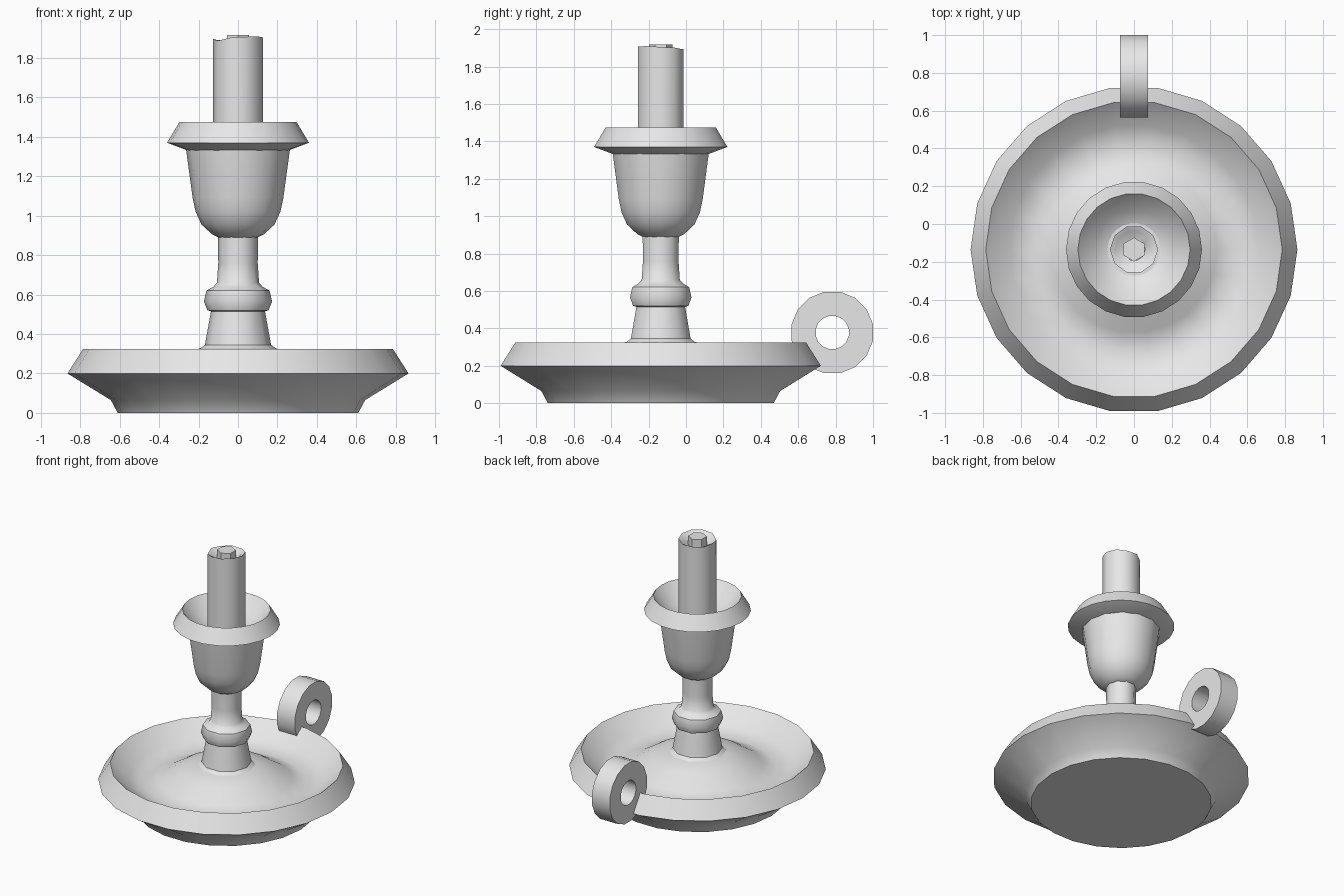
import bpy
import bmesh
import math
import random
from mathutils import Matrix, Vector

AXIS_Y = -0.135
random.seed(4)

cube = bpy.data.objects.get("Cube")
if cube:
    bpy.data.objects.remove(cube, do_unlink=True)

grey = bpy.data.materials.new("plain grey")
grey.use_nodes = True
colour = (0.8, 0.8, 0.8, 1)
grey.diffuse_color = colour
grey.node_tree.nodes["Principled BSDF"].inputs["Base Color"].default_value = colour


def lathe(name, profile, sides, place=Matrix.Translation((0, AXIS_Y, 0)),
          turn=0.0, closed=False, ragged=()):
    """Revolve (radius, height) points about z; ragged rings get uneven heights."""
    bm = bmesh.new()
    uneven = [random.uniform(-0.012, 0.012) for _ in range(sides)]
    rings = []
    for level, (radius, height) in enumerate(profile):
        ring = []
        for i in range(sides):
            a = turn + math.tau * i / sides
            lift = uneven[i] if level in ragged else 0
            ring.append(bm.verts.new((radius * math.cos(a), radius * math.sin(a), height + lift)))
        rings.append(ring)
    pairs = list(zip(rings, rings[1:]))
    if closed:
        pairs.append((rings[-1], rings[0]))
    else:
        bm.faces.new(rings[0])
        bm.faces.new(rings[-1])
    for low, high in pairs:
        for i in range(sides):
            j = (i + 1) % sides
            bm.faces.new((low[i], low[j], high[j], high[i]))
    bmesh.ops.recalc_face_normals(bm, faces=bm.faces)
    bm.transform(place)
    mesh = bpy.data.meshes.new(name)
    bm.to_mesh(mesh)
    bm.free()
    mesh.materials.append(grey)
    obj = bpy.data.objects.new(name, mesh)
    bpy.context.collection.objects.link(obj)
    bpy.ops.object.select_all(action="DESELECT")
    obj.select_set(True)
    bpy.context.view_layer.objects.active = obj
    bpy.ops.object.shade_smooth_by_angle(angle=math.radians(40))
    return obj


# Wide drip dish with a domed middle
lathe("dish", [(0.61, 0), (0.645, 0.065), (0.865, 0.2), (0.785, 0.325),
               (0.66, 0.22), (0.54, 0.18), (0.44, 0.215), (0.32, 0.29),
               (0.2, 0.325), (0.1, 0.335)], 22)

# Stem with a rounded collar
lathe("stem", [(0.2, 0.322), (0.168, 0.345), (0.137, 0.515), (0.155, 0.52),
               (0.173, 0.565), (0.16, 0.62), (0.125, 0.64), (0.107, 0.66),
               (0.1, 0.76), (0.102, 0.92)], 10)

# Candle cup
lathe("cup", [(0.09, 0.885), (0.13, 0.905), (0.185, 0.955), (0.215, 1.02),
              (0.23, 1.09), (0.264, 1.34)], 14)

# Flared cup rim with a hollow inside
lathe("cup_rim", [(0.24, 1.325), (0.36, 1.37), (0.297, 1.475),
                  (0.21, 1.375), (0.1, 1.32)], 22)

# Candle with an uneven, hollowed top
lathe("candle", [(0.127, 1.3), (0.127, 1.898), (0.1, 1.885), (0.06, 1.85)],
      10, ragged=(1, 2))

# Wick stub
lathe("wick", [(0.063, 1.84), (0.063, 1.917)], 6, turn=math.pi / 2)

# Finger ring standing on the back of the dish
ring_place = Matrix.Translation(Vector((0, 0.782, 0.378))) @ Matrix.Rotation(math.pi / 2, 4, "Y")
lathe("finger_ring", [(0.222, -0.073), (0.222, 0.073), (0.09, 0.073), (0.09, -0.073)],
      16, place=ring_place, turn=math.pi / 16, closed=True)
